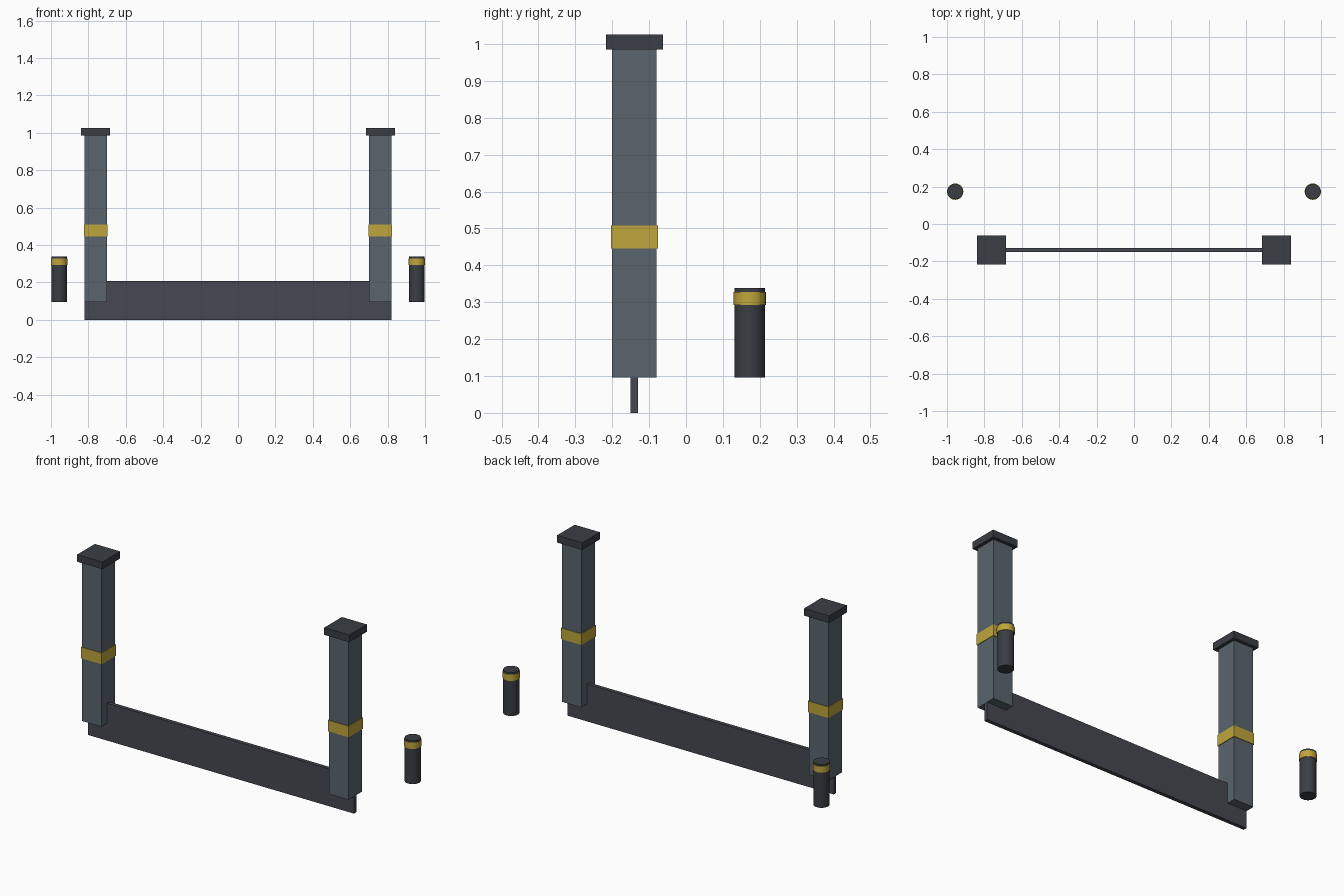
import bpy

if "Cube" in bpy.data.objects:
    bpy.data.objects.remove(bpy.data.objects["Cube"])


def material(name, rgb):
    m = bpy.data.materials.new(name)
    m.diffuse_color = (*rgb, 1)
    m.use_nodes = True
    m.node_tree.nodes["Principled BSDF"].inputs["Base Color"].default_value = m.diffuse_color
    return m


STEEL = material("blue_grey_steel", (0.10, 0.13, 0.155))
DARK = material("dark_steel", (0.042, 0.047, 0.055))
PLATE = material("plate_grey", (0.06, 0.065, 0.08))
YELLOW = material("yellow_band", (0.52, 0.38, 0.045))


def finish(name, mat):
    ob = bpy.context.object
    ob.name = name
    ob.data.materials.append(mat)
    return ob


def box(name, x, y, z0, z1, sx, sy, mat):
    bpy.ops.mesh.primitive_cube_add(size=1, location=(x, y, (z0 + z1) / 2))
    bpy.context.object.scale = (sx, sy, z1 - z0)
    bpy.ops.object.transform_apply(location=False, rotation=False, scale=True)
    return finish(name, mat)


def cylinder(name, x, y, z0, z1, r, mat):
    bpy.ops.mesh.primitive_cylinder_add(vertices=20, radius=r, depth=z1 - z0,
                                        location=(x, y, (z0 + z1) / 2))
    bpy.ops.object.shade_smooth_by_angle()
    return finish(name, mat)


POST_Y = -0.14
BOLLARD_Y = 0.173

# Thin plate joining the posts
box("base_plate", 0, POST_Y, 0, 0.208, 1.64, 0.021, PLATE)

for side, s in (("left", -1), ("right", 1)):
    # Square post with band and cap
    x = s * 0.761
    box(side + "_post", x, POST_Y, 0.096, 0.985, 0.12, 0.12, STEEL)
    box(side + "_post_band", x, POST_Y, 0.446, 0.508, 0.127, 0.127, YELLOW)
    box(side + "_post_cap", x, POST_Y, 0.985, 1.025, 0.155, 0.155, DARK)

    # Round bollard with band
    x = s * 0.956
    cylinder(side + "_bollard", x, BOLLARD_Y, 0.096, 0.338, 0.041, DARK)
    cylinder(side + "_bollard_band", x, BOLLARD_Y, 0.293, 0.328, 0.044, YELLOW)
